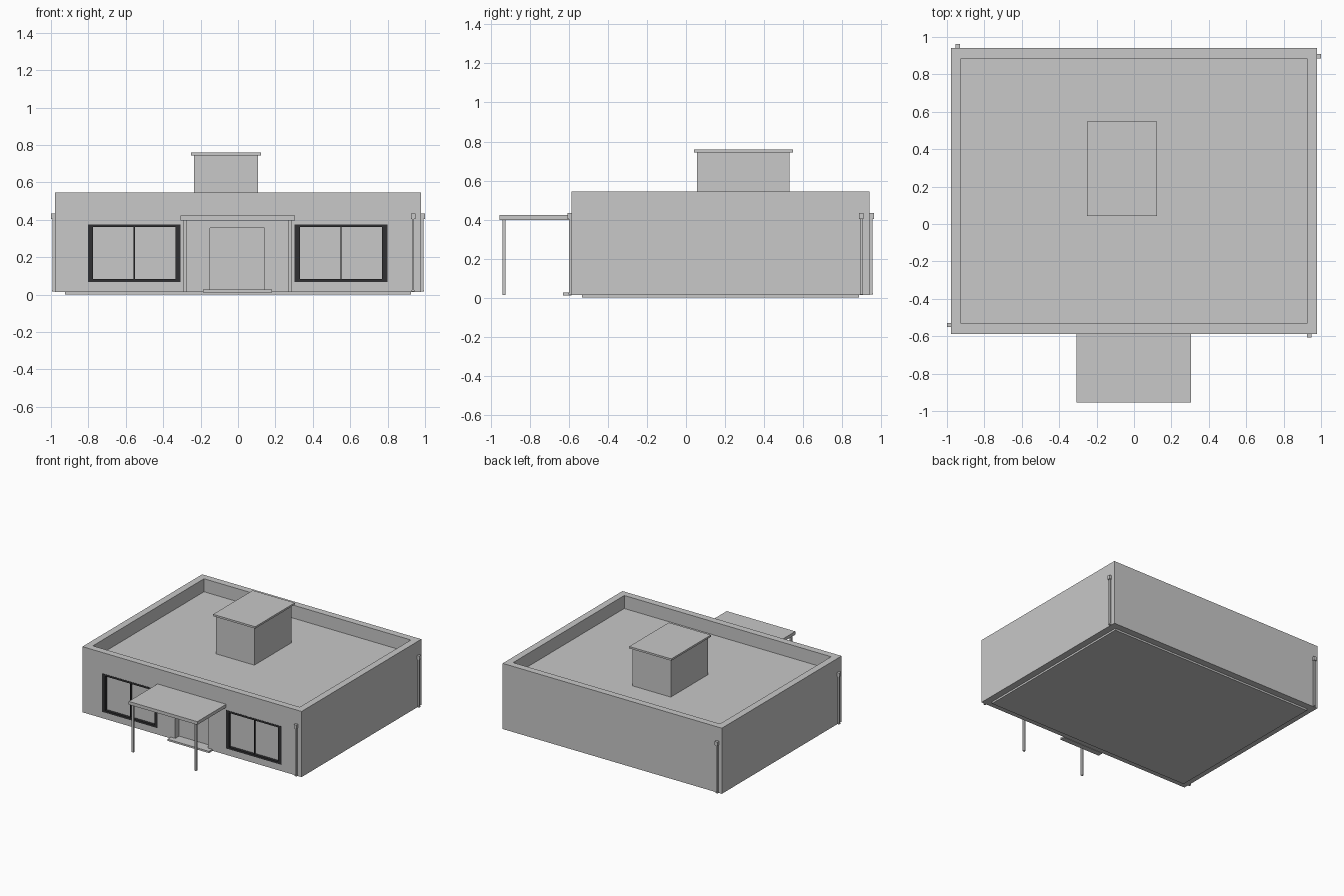
import bpy, bmesh
from mathutils import Matrix, Vector

if "Cube" in bpy.data.objects:
    bpy.data.objects.remove(bpy.data.objects["Cube"])


def material(name, color):
    m = bpy.data.materials.new(name)
    m.diffuse_color = (*color, 1.0)
    m.use_nodes = True
    m.node_tree.nodes["Principled BSDF"].inputs["Base Color"].default_value = m.diffuse_color
    return m


PLASTER = material("light grey plaster", (0.58, 0.58, 0.58))
DARK = material("dark window frame", (0.03, 0.03, 0.032))


def boxes(name, spans, mat):
    """One object made of boxes, each given as (x0, x1, y0, y1, z0, z1)."""
    bm = bmesh.new()
    for x0, x1, y0, y1, z0, z1 in spans:
        centre = Matrix.Translation(((x0 + x1) / 2, (y0 + y1) / 2, (z0 + z1) / 2))
        size = Matrix.Diagonal((x1 - x0, y1 - y0, z1 - z0, 1))
        bmesh.ops.create_cube(bm, size=1, matrix=centre @ size)
    me = bpy.data.meshes.new(name)
    bm.to_mesh(me)
    bm.free()
    me.materials.append(mat)
    ob = bpy.data.objects.new(name, me)
    bpy.context.collection.objects.link(ob)
    return ob


def cut(target, span):
    """Subtract a box and remove the cutter."""
    cutter = boxes("cutter", [span], PLASTER)
    cutter.hide_render = True
    mod = target.modifiers.new("cut", 'BOOLEAN')
    mod.operation = 'DIFFERENCE'
    mod.solver = 'EXACT'
    mod.object = cutter
    bpy.context.view_layer.objects.active = target
    bpy.ops.object.modifier_apply(modifier=mod.name)
    bpy.data.objects.remove(cutter)


X, FRONT, BACK = 0.979, -0.587, 0.941
WALL = 0.055
BASE, ROOF, TOP = 0.015, 0.44, 0.545
WINDOWS = {"left": (-0.803, -0.307), "right": (0.303, 0.799)}
WZ0, WZ1 = 0.067, 0.376

# House body with sunken roof, door recess and window recesses
house = boxes("house_walls", [(-X, X, FRONT, BACK, BASE, TOP)], PLASTER)
cut(house, (-X + WALL, X - WALL, FRONT + WALL, BACK - WALL, ROOF, 0.8))
cut(house, (-0.15, 0.143, FRONT - 0.1, FRONT + 0.05, 0.025, 0.355))
for x0, x1 in WINDOWS.values():
    cut(house, (x0, x1, FRONT - 0.1, FRONT + 0.02, WZ0, WZ1))

# Inset plinth and door step
boxes("plinth", [(-X + WALL, X - WALL, FRONT + WALL, BACK - WALL, 0, BASE)], PLASTER)
boxes("door_step", [(-0.188, 0.182, -0.63, FRONT, 0.012, 0.026)], PLASTER)

# Window frames: stiles, rails and a slim mullion
for side, (x0, x1) in WINDOWS.items():
    y0, y1 = FRONT - 0.002, FRONT + 0.02
    mid = (x0 + x1) / 2
    boxes(side + "_window_frame", [
        (x0, x0 + 0.028, y0, y1, WZ0, WZ1),
        (x1 - 0.028, x1, y0, y1, WZ0, WZ1),
        (x0 + 0.028, x1 - 0.028, y0, y1, WZ0, WZ0 + 0.017),
        (x0 + 0.028, x1 - 0.028, y0, y1, WZ1 - 0.015, WZ1),
        (mid - 0.003, mid + 0.003, y0 + 0.008, y1, WZ0 + 0.017, WZ1 - 0.015),
    ], DARK)

# Entrance canopy on two slim posts
boxes("canopy", [(-0.308, 0.305, -0.955, FRONT, 0.397, 0.423)], PLASTER)
for side, x in (("left", -0.283), ("right", 0.277)):
    boxes(side + "_canopy_post", [(x - 0.008, x + 0.008, -0.941, -0.925, 0.013, 0.397)], PLASTER)

# Roof stair housing with overhanging cap
boxes("roof_housing", [(-0.235, 0.107, 0.056, 0.53, ROOF, 0.745)], PLASTER)
boxes("roof_housing_cap", [(-0.252, 0.124, 0.042, 0.548, 0.745, 0.76)], PLASTER)

# Downpipes, one per wall: (name, wall point, along-wall axis)
for name, x, y, axis in (("front", 0.936, FRONT, 'x'), ("right", X, 0.898, 'y'),
                         ("back", -0.942, BACK, 'x'), ("left", -X, -0.54, 'y')):
    def span(half, depth, z0, z1):
        if axis == 'x':
            a, b = sorted((y, y + (depth if y > 0 else -depth)))
            return (x - half, x + half, a, b, z0, z1)
        a, b = sorted((x, x + (depth if x > 0 else -depth)))
        return (a, b, y - half, y + half, z0, z1)
    boxes(name + "_downpipe", [
        span(0.006, 0.013, 0.024, 0.403),
        span(0.008, 0.016, 0.016, 0.024),
        span(0.012, 0.021, 0.403, 0.434),
    ], PLASTER)
